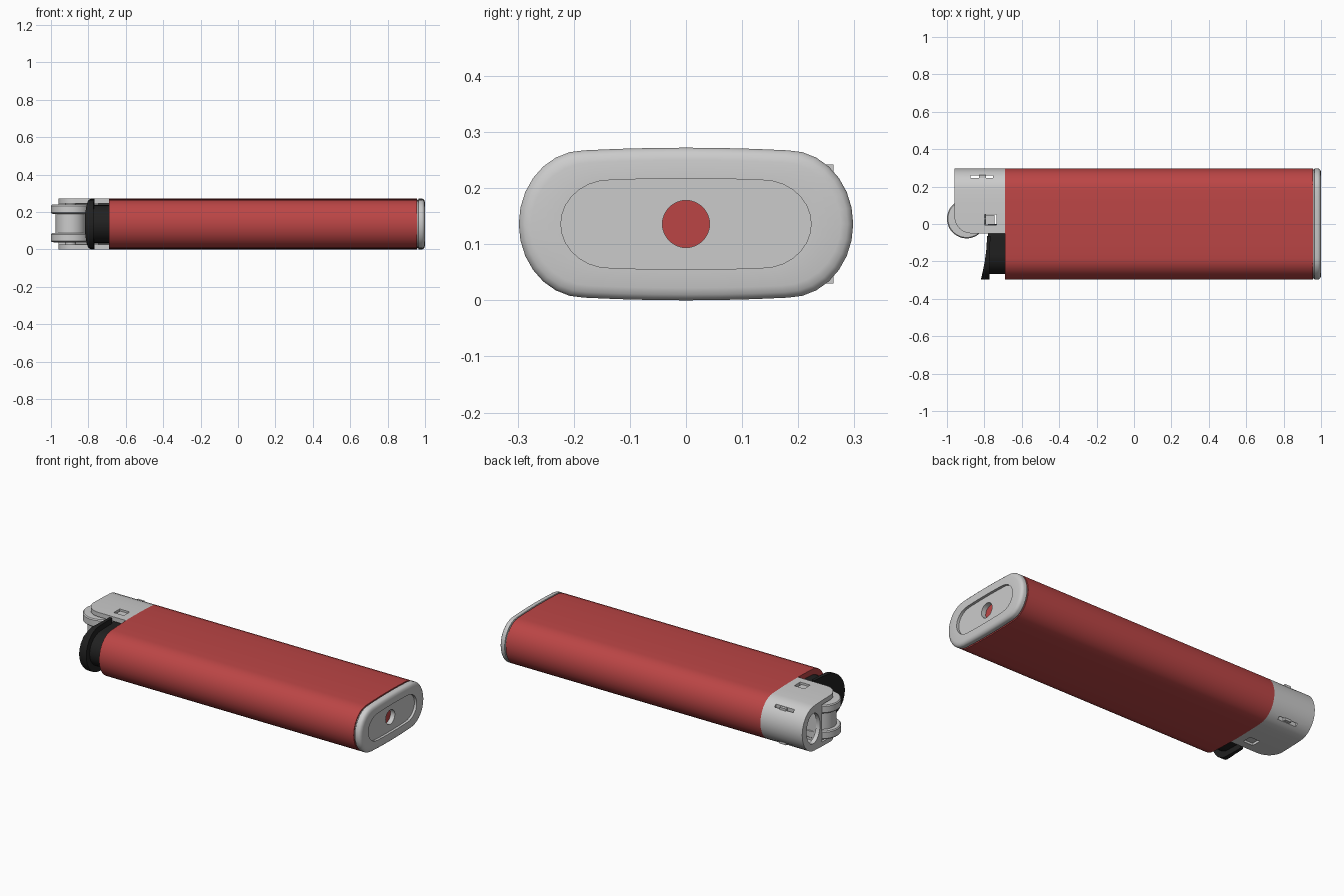
import bpy, bmesh, math

if "Cube" in bpy.data.objects:
    bpy.data.objects.remove(bpy.data.objects["Cube"])

HY, HZ, CZ = 0.298, 0.136, 0.136   # half width, half height and centre of the body section


def material(name, rgb):
    m = bpy.data.materials.new(name)
    m.diffuse_color = (*rgb, 1)
    m.use_nodes = True
    m.node_tree.nodes["Principled BSDF"].inputs["Base Color"].default_value = m.diffuse_color
    return m


RED = material("red_plastic", (0.50, 0.06, 0.06))
BLACK = material("black_plastic", (0.015, 0.015, 0.015))


def section(hy, hz, n=14):
    """Rounded oval: gently bulged long sides with elliptical ends."""
    y0, z0 = 0.61, 0.965
    half = [(y0 + (1 - y0) * math.cos(a), z0 * math.sin(a))
            for a in [math.pi / 2 * (2 * i / n - 1) for i in range(n + 1)]]
    top = [(y, 1 - (1 - z0) * (y / y0) ** 2) for y in (0.41, 0.2, 0, -0.2, -0.41)]
    pts = half + top + [(-y, -z) for y, z in half] + [(-y, -z) for y, z in top]
    return [(y * hy, z * hz + CZ) for y, z in pts]


def loft(name, rings):
    """Skin equal-length rings of points and close both ends."""
    bm = bmesh.new()
    vs = [[bm.verts.new(p) for p in r] for r in rings]
    n = len(vs[0])
    for a, b in zip(vs, vs[1:]):
        for i in range(n):
            j = (i + 1) % n
            bm.faces.new((a[i], a[j], b[j], b[i]))
    bm.faces.new(vs[0])
    bm.faces.new(vs[-1])
    bmesh.ops.recalc_face_normals(bm, faces=bm.faces)
    me = bpy.data.meshes.new(name)
    bm.to_mesh(me)
    bm.free()
    ob = bpy.data.objects.new(name, me)
    bpy.context.collection.objects.link(ob)
    return ob


def oval(name, steps):
    return loft(name, [[(x, y, z) for y, z in section(hy, hz)] for x, hy, hz in steps])


def prism(name, outline, z0, z1):
    return loft(name, [[(x, y, z) for x, y in outline] for z in (z0, z1)])


def box(name, x0, x1, y0, y1, z0, z1):
    return prism(name, [(x0, y0), (x1, y0), (x1, y1), (x0, y1)], z0, z1)


def tube_x(name, x0, x1, y, ry, rz, n=40):
    angles = [2 * math.pi * i / n for i in range(n)]
    return loft(name, [[(x, y + ry * math.cos(a), CZ + rz * math.sin(a)) for a in angles]
                       for x in (x0, x1)])


def lathe_z(name, cx, cy, prof, n=48):
    angles = [2 * math.pi * i / n for i in range(n)]
    return loft(name, [[(cx + r * math.cos(a), cy + r * math.sin(a), z) for a in angles]
                       for r, z in prof])


def boolean(ob, tool, op="DIFFERENCE"):
    m = ob.modifiers.new("cut", "BOOLEAN")
    m.operation, m.object, m.solver = op, tool, "EXACT"
    bpy.context.view_layer.objects.active = ob
    bpy.ops.object.modifier_apply(modifier=m.name)
    bpy.data.objects.remove(tool)


# Fuel body
body = oval("body", [(-0.69, HY, HZ), (0.957, HY, HZ)])
body.data.materials.append(RED)

# Base cap with rounded rim, recessed panel and filling hole
cap = oval("base_cap", [(0.95, HY - .008, HZ - .008), (0.963, HY - .006, HZ - .006),
                        (0.965, HY, HZ), (0.984, HY, HZ),
                        (0.991, HY - .003, HZ - .003), (0.997, HY - .010, HZ - .010),
                        (1.0, HY - .022, HZ - .022), (1.0, 0.223, 0.081),
                        (0.985, 0.223, 0.081)])
boolean(cap, tube_x("valve_cutter", 0.955, 1.1, 0, 0.042, 0.042))

# Metal hood: oval shell trimmed to its side outline
hood = oval("hood", [(-0.96, HY, HZ), (-0.69, HY, HZ)])
arc = [(-0.87 - 0.09 * math.sin(a), 0.04 - 0.09 * math.cos(a))
       for a in [math.pi / 2 * i / 10 for i in range(11)]]
boolean(hood, prism("trim", [(-0.6, -0.05)] + arc + [(-0.96, 0.05), (-1.1, 0.05),
                    (-1.1, 0.5), (-0.6, 0.5)], -1, 1), "INTERSECT")
boolean(hood, oval("cavity", [(-0.935, HY - .024, HZ - .026), (-0.6, HY - .024, HZ - .026)]))
boolean(hood, box("wheel_slot", -1.1, -0.9, -1, 0.115, 0.027, 0.245))
boolean(hood, tube_x("flame_hole", -1.1, -0.9, 0.195, 0.062, 0.088))
boolean(hood, box("windows", -0.80, -0.735, -0.005, 0.05, -1, 1))
boolean(hood, box("slots", -0.875, -0.755, 0.246, 0.26, -1, 1))

# Inner wall and tabs showing through the hood windows, top and bottom
box("flame_guard", -0.95, -0.69, 0.115, 0.13, 0.02, 0.252)
for side, s in (("top", 1), ("bottom", -1)):
    for part, rect, h in (("window_tab", (-0.795, -0.745, -0.002, 0.047), 0.126),
                          ("slot_tab", (-0.83, -0.79, 0.243, 0.263), 0.106)):
        z = sorted((CZ + s * h, CZ + s * (h - 0.025)))
        box(f"{part}_{side}", *rect, *z)

# Spark wheel: two bevelled discs on a narrower roller
WX, WY = -0.895, 0.028
for name, z0, z1 in (("lower_wheel", 0.038, 0.088), ("upper_wheel", 0.190, 0.240)):
    lathe_z(name, WX, WY, [(0.085, z0), (0.1, z0 + .001), (0.105, z0 + .007),
                           (0.105, z1 - .007), (0.1, z1 - .001), (0.085, z1)])
lathe_z("spark_roller", WX, WY, [(0.08, 0.085), (0.08, 0.193)])
lathe_z("wheel_axle", WX, WY, [(0.03, 0.01), (0.03, 0.262)])

# Thumb lever: dished pad on a narrower neck
pad = oval("lever_pad", [(-0.9, HY, HZ), (-0.7, HY, HZ)])
boolean(pad, prism("pad_trim", [(-0.768, -0.065), (-0.785, -0.065), (-0.79, -0.14),
                                (-0.798, -0.2), (-0.81, -0.26), (-0.822, -0.31),
                                (-0.773, -0.31)], -1, 1), "INTERSECT")
neck = oval("lever_neck", [(-0.78, HY - .03, HZ - .032), (-0.685, HY - .03, HZ - .032)])
boolean(neck, box("neck_trim", -1, 0, -1, 0.0, -1, 1), "INTERSECT")
for ob in (pad, neck):
    ob.data.materials.clear()
    ob.data.materials.append(BLACK)

# Smooth curved sides, keep hard edges
bpy.ops.object.select_all(action="DESELECT")
for ob in bpy.context.scene.objects:
    ob.select_set(True)
bpy.context.view_layer.objects.active = body
bpy.ops.object.shade_smooth_by_angle(angle=math.radians(30))
